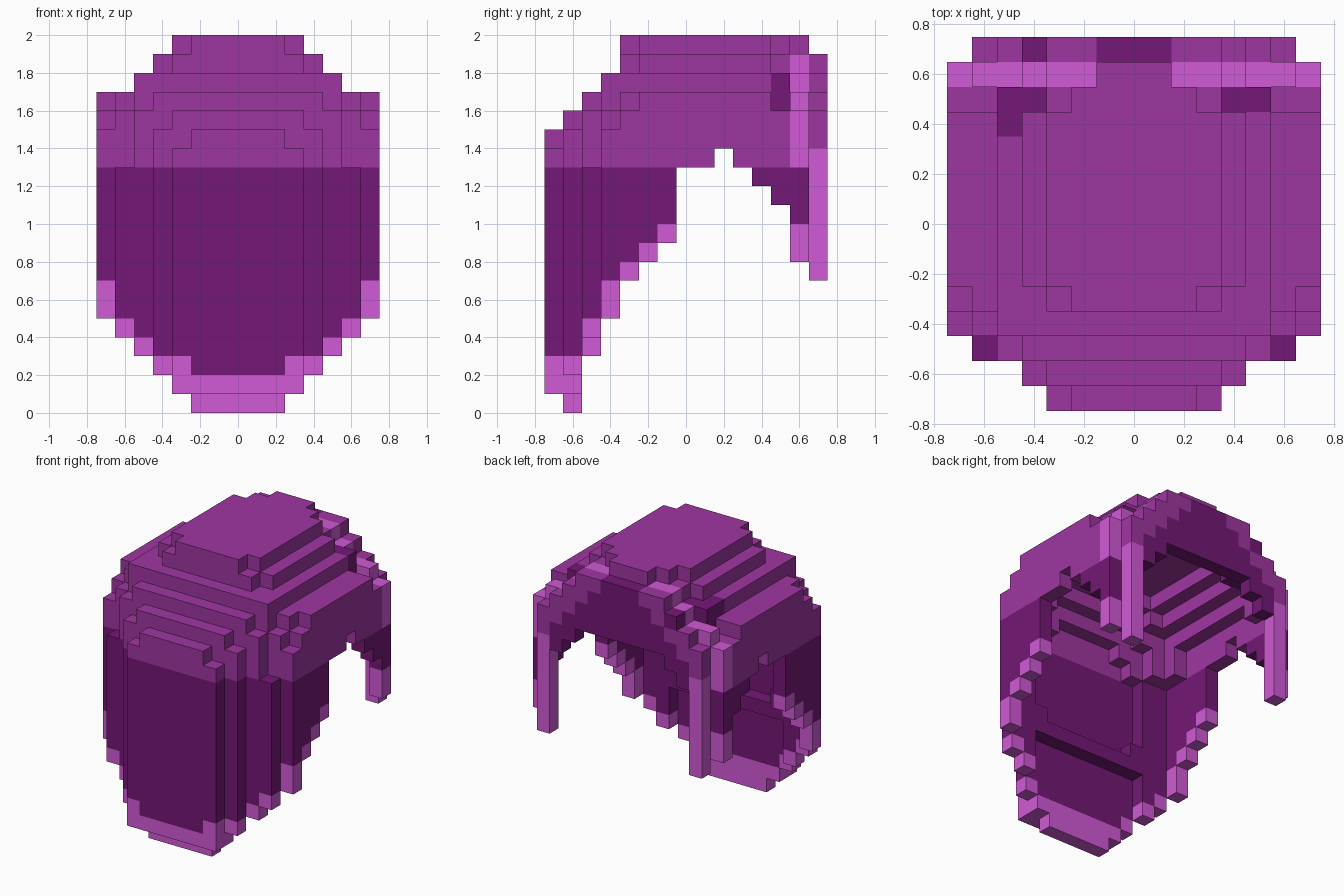
import bpy
import bmesh

if "Cube" in bpy.data.objects:
    bpy.data.objects.remove(bpy.data.objects["Cube"])

S = 0.1  # block size


def material(name, rgb):
    m = bpy.data.materials.new(name)
    lin = [c / 12.92 if c <= 0.04045 else ((c + 0.055) / 1.055) ** 2.4
           for c in (v / 255 for v in rgb)]
    m.diffuse_color = (*lin, 1)
    m.use_nodes = True
    m.node_tree.nodes["Principled BSDF"].inputs["Base Color"].default_value = m.diffuse_color
    return m


MATS = {"dark": material("dark purple", (116, 24, 118)),
        "mid": material("mid purple", (159, 54, 161)),
        "light": material("light purple", (209, 90, 214))}

# Block heights of the dome: rows near the front, the body, rows at the back
ROWS = {-7: [15, 15, 15, 14],
        -6: [16, 16, 16, 16, 15],
        -5: [17, 17, 17, 17, 17, 16, 13],
        -4: [18, 18, 18, 18, 18, 18, 16, 15],
        -3: [20, 20, 20, 19, 18, 18, 17, 16],
        5: [20, 20, 20, 19, 18, 18, 16, 16],
        6: [20, 20, 19, 19, 18, 17, 17, 16]}
BODY = [20, 20, 20, 20, 19, 18, 17, 17]
# Lower edge of the side walls, front to back
SIDE_BOTTOM = {-4: 5, -3: 7, -2: 8, -1: 9, 0: 13, 1: 13, 2: 14,
               3: 13, 4: 12, 5: 11, 6: 8}


def top(x, y):
    row = ROWS.get(y, BODY)
    return row[abs(x)] if abs(x) < len(row) and y >= -7 else 0


def solid(x, y, z):
    return z < top(x, min(y, 6))


def bottom(x, y):
    if y <= -5:
        return {-7: 1, -6: abs(x) - 2, -5: abs(x) - 2}[y]
    return SIDE_BOTTOM[y]


def trim_height(x, y):
    if y in (-4, 6) or (y == -7 and abs(x) == 3):
        return 2
    return 1 if y < 0 else 0


blocks = {}  # cell -> (part, colour)

# Hollow dome, mask and cheeks
for x in range(-7, 8):
    for y in range(-7, 7):
        b = bottom(x, y)
        for z in range(max(b, 0), top(x, y)):
            near = [(x - 1, y, z), (x + 1, y, z), (x, y - 1, z),
                    (x, y + 1, z), (x, y, z + 1)]
            if z >= 13 and y < 6:  # thicker crown and brow
                near += [(x, y - 2, z), (x, y, z + 2)]
            if all(solid(*n) for n in near):
                continue
            if z < b + trim_height(x, y):
                blocks[x, y, z] = ("lower_trim", "light")
            elif z < 13:
                blocks[x, y, z] = ("mask", "dark")
            elif y == 6 and z < 19:
                blocks[x, y, z] = ("back_trim", "light")
            elif (y == 5 and abs(x) in (4, 5) and z >= 16) or \
                    (x, y, z) == (-5, 4, 17):
                blocks[x, y, z] = ("dome_notch", "dark")
            else:
                blocks[x, y, z] = ("dome", "mid")

# Chin strip, inner face plate and inner bar
for x in range(-3, 4):
    blocks[x, -6, 1] = ("lower_trim", "light")
    if abs(x) < 3:
        blocks[x, -6, 0] = ("lower_trim", "light")
    for z in range(2, 13):
        blocks.setdefault((x, -6, z), ("face_plate", "dark"))
for x in range(-4, 5):
    for z in (6, 7) if abs(x) == 4 else (6,):
        blocks[x, -5, z] = ("inner_bar", "dark")

# Rear pillars, rear arch and its dark lining
for s in (-1, 1):
    for z in range(7, 14):
        blocks[s * 6, 7, z] = ("rear_pillar", "light")
    for x, low, z0, z1 in ((6, 14, 14, 16), (5, 13, 15, 17), (4, 14, 16, 18),
                           (3, 15, 17, 19), (2, 15, 18, 19)):
        for z in range(low, z1):
            blocks[s * x, 7, z] = (("rear_arch", "mid") if z >= z0
                                   else ("arch_lining", "dark"))
for x in (-1, 0, 1):
    for z in range(15, 19):
        blocks[x, 7, z] = ("arch_lining", "dark")
blocks[-4, 7, 17] = ("arch_lining", "dark")

SIDES = {(1, 0, 0): ((1, 0, 0), (1, 1, 0), (1, 1, 1), (1, 0, 1)),
         (-1, 0, 0): ((0, 1, 0), (0, 0, 0), (0, 0, 1), (0, 1, 1)),
         (0, 1, 0): ((1, 1, 0), (0, 1, 0), (0, 1, 1), (1, 1, 1)),
         (0, -1, 0): ((0, 0, 0), (1, 0, 0), (1, 0, 1), (0, 0, 1)),
         (0, 0, 1): ((0, 0, 1), (1, 0, 1), (1, 1, 1), (0, 1, 1)),
         (0, 0, -1): ((0, 1, 0), (1, 1, 0), (1, 0, 0), (0, 0, 0))}


def build(part, colour):
    """Make one object from the exposed faces of its blocks."""
    bm = bmesh.new()
    verts = {}
    for cell, kind in blocks.items():
        if kind != (part, colour):
            continue
        for d, quad in SIDES.items():
            if tuple(a + b for a, b in zip(cell, d)) in blocks:
                continue
            face = []
            for q in quad:
                k = tuple(a + b for a, b in zip(cell, q))
                if k not in verts:
                    verts[k] = bm.verts.new(((k[0] - 0.5) * S,
                                             (k[1] - 0.5) * S, k[2] * S))
                face.append(verts[k])
            bm.faces.new(face)
    me = bpy.data.meshes.new(part)
    bm.to_mesh(me)
    bm.free()
    me.materials.append(MATS[colour])
    bpy.context.collection.objects.link(bpy.data.objects.new(part, me))


for kind in sorted(set(blocks.values())):
    build(*kind)
